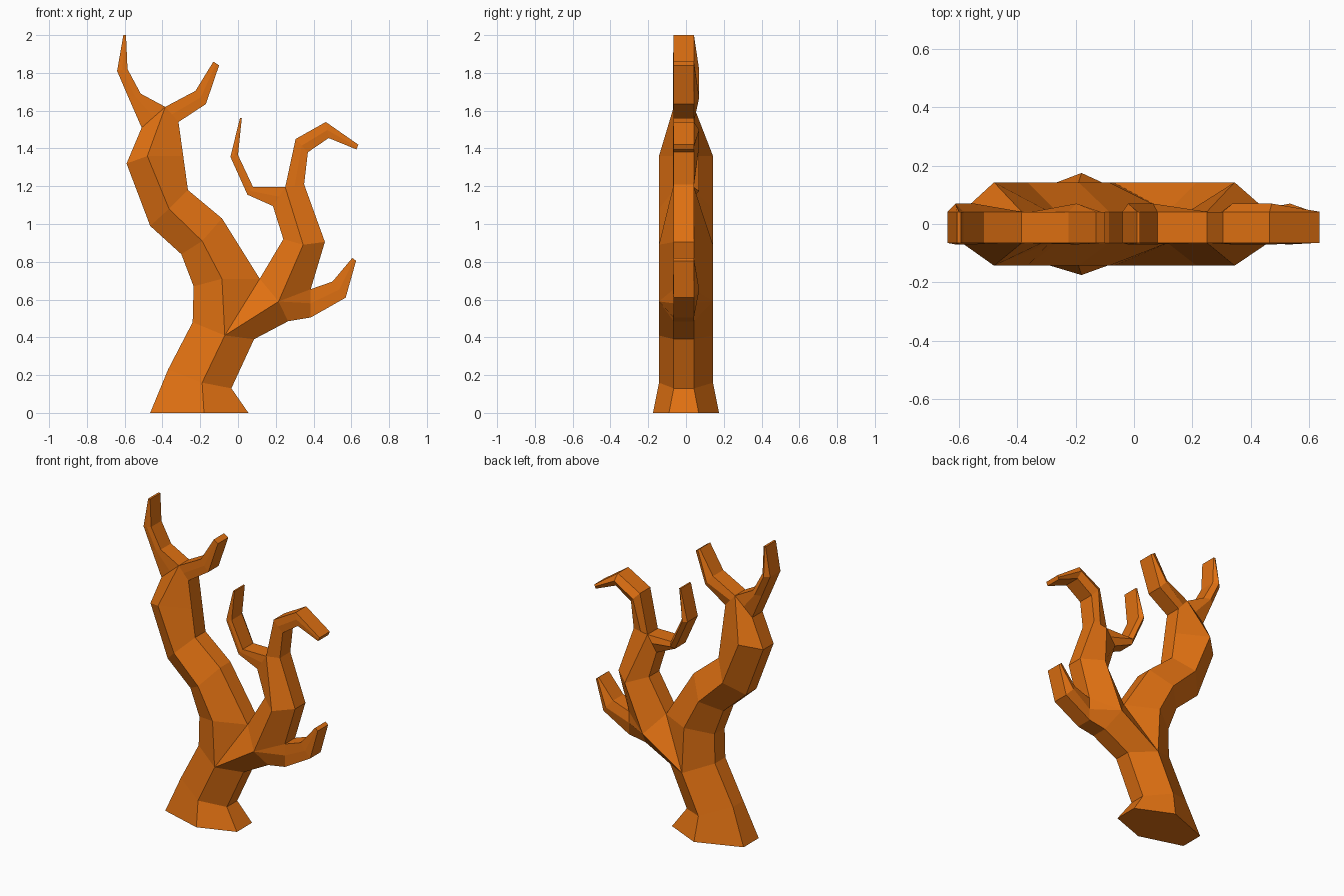
import bpy
import bmesh

cube = bpy.data.objects.get("Cube")
if cube:
    bpy.data.objects.remove(cube, do_unlink=True)

bark = bpy.data.materials.new("orange_bark")
bark.use_nodes = True
bark.diffuse_color = (0.75, 0.165, 0.006, 1)
bark.node_tree.nodes["Principled BSDF"].inputs["Base Color"].default_value = bark.diffuse_color

FRONT, BACK = -0.065, 0.042      # depth of the flat side strip
RIDGE = 0.143                    # depth of the ridge along thick limbs


def ring(left, right, ridge=None, depth=RIDGE, flare=0.0):
    """Six-sided section: a flat strip on each side, a ridge front and back."""
    front, back = FRONT - flare, BACK + flare
    mid = ridge or tuple((a + b) / 2 for a, b in zip(left, right))

    def side(p):
        # a side lying on the ridge collapses onto it, so the limb starts as a wedge
        return (-depth, depth) if p == mid else (front, back)

    lf, lb = side(left)
    rf, rb = side(right)
    ridge_front, ridge_back = (-depth, depth) if depth else (front, back)
    return [(left[0], lf, left[1]), (mid[0], ridge_front, mid[1]),
            (right[0], rf, right[1]), (right[0], rb, right[1]),
            (mid[0], ridge_back, mid[1]), (left[0], lb, left[1])]


def flat(left, right, ridge=None):
    return ring(left, right, ridge, depth=0)


def twig(left, right):
    """Thin section with a shallow ridge."""
    return ring(left, right, depth=0.07)


def limb(name, rings):
    """Skin a chain of sections and close both ends."""
    bm = bmesh.new()
    loops = [[bm.verts.new(p) for p in r] for r in rings]
    for a, b in zip(loops, loops[1:]):
        for i in range(len(a)):
            j = (i + 1) % len(a)
            bm.faces.new((a[i], a[j], b[j], b[i]))
    bm.faces.new(loops[0])
    bm.faces.new(loops[-1])
    bmesh.ops.remove_doubles(bm, verts=bm.verts, dist=0.0005)
    bmesh.ops.recalc_face_normals(bm, faces=bm.faces)
    mesh = bpy.data.meshes.new(name)
    bm.to_mesh(mesh)
    bm.free()
    mesh.materials.append(bark)
    obj = bpy.data.objects.new(name, mesh)
    bpy.context.collection.objects.link(obj)
    return obj


# Points shared between limbs (x, z)
trunk_left, trunk_ridge, trunk_right = (-0.24, 0.48), (-0.07, 0.41), (0.085, 0.39)
main_fork = (0.115, 0.71)
elbow_ridge, elbow_low, elbow_fork = (0.215, 0.59), (0.265, 0.485), (0.385, 0.655)
tall_left, tall_fork, tall_right = (-0.51, 1.51), (-0.385, 1.62), (-0.315, 1.54)
short_left, short_fork, short_right = (0.185, 1.095), (0.25, 1.195), (0.35, 1.21)

# Trunk with flared foot
limb("trunk", [
    ring((-0.465, 0), (0.055, 0), (-0.18, 0), depth=0.175, flare=0.025),
    ring((-0.37, 0.23), (-0.035, 0.13), (-0.19, 0.16)),
    ring(trunk_left, trunk_right, trunk_ridge),
])

# Tall bough and its two twigs
limb("tall_bough", [
    ring(trunk_left, trunk_ridge, trunk_ridge),
    ring((-0.235, 0.67), main_fork, (-0.085, 0.71)),
    ring((-0.30, 0.84), (-0.085, 1.03), (-0.19, 0.91)),
    ring((-0.465, 0.99), (-0.265, 1.18), (-0.365, 1.08)),
    ring((-0.59, 1.32), (-0.29, 1.36), (-0.48, 1.36)),
    flat(tall_left, tall_right, tall_fork),
])
limb("tall_outer_twig", [
    flat(tall_left, tall_fork),
    twig((-0.58, 1.67), (-0.515, 1.69)),
    twig((-0.64, 1.81), (-0.585, 1.82)),
    flat((-0.607, 2), (-0.593, 2)),
])
limb("tall_inner_twig", [
    flat(tall_fork, tall_right),
    twig((-0.225, 1.705), (-0.17, 1.635)),
    flat((-0.13, 1.86), (-0.10, 1.84)),
])

# Short bough and its two twigs
limb("short_bough", [
    ring(trunk_ridge, trunk_right, trunk_ridge),
    ring(main_fork, elbow_low, elbow_ridge),
])
limb("short_bough_upper", [
    ring(main_fork, elbow_ridge, elbow_ridge),
    ring(main_fork, elbow_fork, elbow_ridge),
    ring((0.24, 0.92), (0.46, 0.905), (0.345, 0.89)),
    flat(short_left, short_right, short_fork),
])
limb("short_inner_twig", [
    flat(short_left, short_fork),
    twig((0.05, 1.155), (0.08, 1.195)),
    twig((-0.04, 1.355), (0, 1.365)),
    flat((0.01, 1.56), (0.02, 1.56)),
])
limb("short_outer_twig", [
    flat(short_fork, short_right),
    twig((0.305, 1.45), (0.37, 1.38)),
    twig((0.465, 1.54), (0.48, 1.455)),
    flat((0.637, 1.42), (0.627, 1.395)),
])

# Low side twig springing from the elbow
limb("low_twig", [
    ring(elbow_ridge, elbow_low, elbow_ridge),
    flat(elbow_fork, (0.385, 0.505)),
    twig((0.50, 0.695), (0.57, 0.61)),
    flat((0.605, 0.82), (0.625, 0.805)),
])
